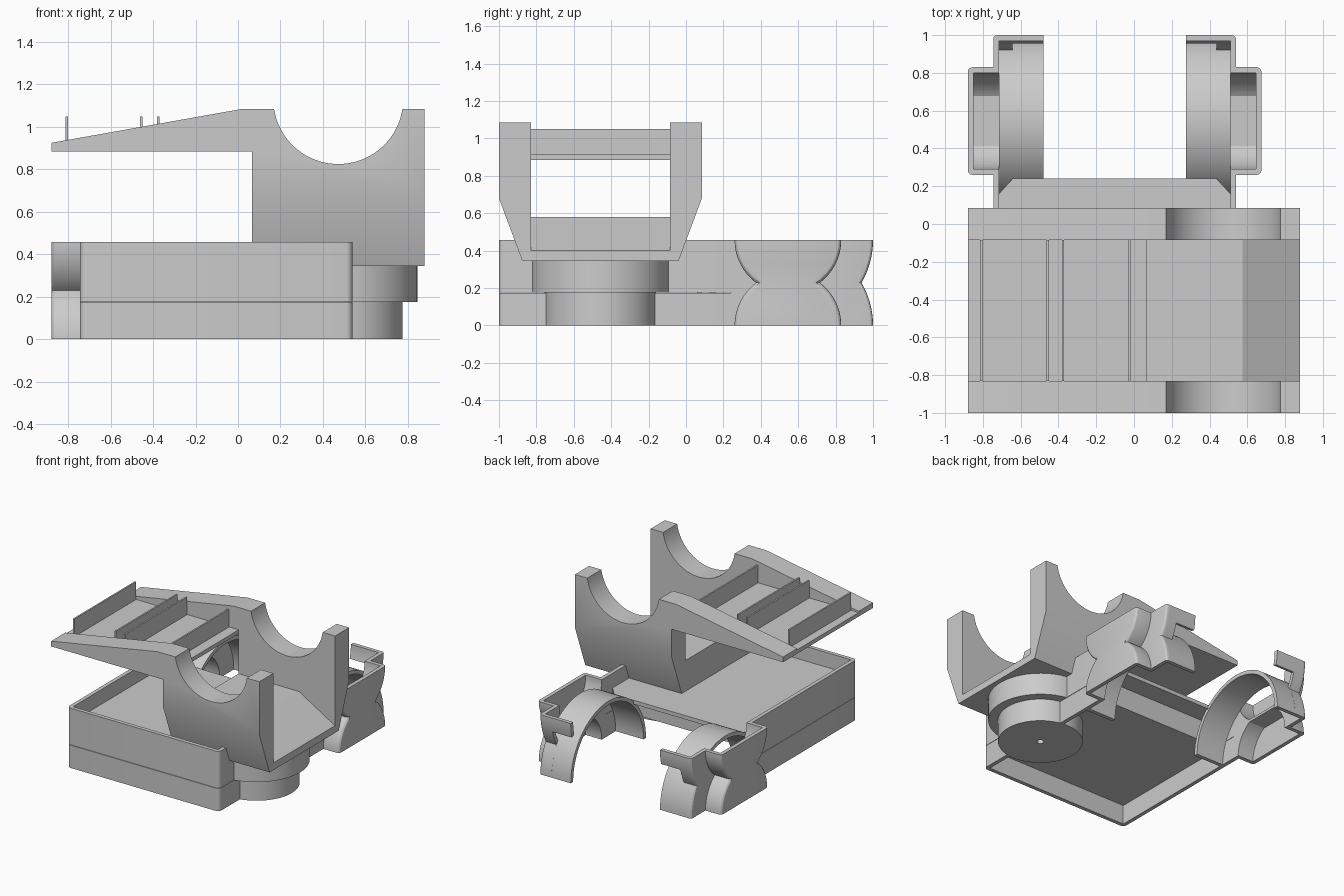
import bpy, bmesh, math
from mathutils import Vector

if "Cube" in bpy.data.objects:
    bpy.data.objects.remove(bpy.data.objects["Cube"])

grey = bpy.data.materials.new("plain grey")
grey.diffuse_color = (0.6, 0.6, 0.6, 1)
grey.use_nodes = True
grey.node_tree.nodes["Principled BSDF"].inputs["Base Color"].default_value = grey.diffuse_color
CX = -0.1025            # centre line of the tray
HALF = 0.6425           # half width of the tray
W = HALF - 0.03         # half width inside the walls
WY, TOP = 0.545, 0.457  # wheel axis and tray top
FLOOR = 0.345           # tray floor height


def extrude(name, pts, axis, a, b, round_u=0, keep=True):
    """Extrude a 2D profile along an axis: x uses (y,z), y uses (x,z), z uses (x,y)."""
    def place(p, t):
        return {'x': (t, p[0], p[1]), 'y': (p[0], t, p[1]), 'z': (p[0], p[1], t)}[axis]
    bm = bmesh.new()
    lo = [bm.verts.new(place(p, a)) for p in pts]
    hi = [bm.verts.new(place(p, b)) for p in pts]
    n = len(pts)
    bm.faces.new(lo)
    bm.faces.new(hi)
    for i in range(n):
        bm.faces.new((lo[i], lo[(i + 1) % n], hi[(i + 1) % n], hi[i]))
    bmesh.ops.recalc_face_normals(bm, faces=bm.faces)
    if round_u:
        # soften the outer end, leaving flat tops, bottoms and the front joint alone
        edges = [e for e in bm.edges
                 if all(abs(v.co.x - b) < 1e-5 and v.co.y > 0.25 for v in e.verts)
                 and abs(e.verts[0].co.z - e.verts[1].co.z) > 1e-4]
        bmesh.ops.bevel(bm, geom=edges, offset=round_u, segments=3, profile=0.5, affect='EDGES')
    me = bpy.data.meshes.new(name)
    bm.to_mesh(me)
    bm.free()
    me.materials.append(grey)
    ob = bpy.data.objects.new(name, me)
    bpy.context.collection.objects.link(ob)
    if keep:
        smooth(ob)
    return ob


def smooth(ob):
    bpy.ops.object.select_all(action='DESELECT')
    ob.select_set(True)
    bpy.context.view_layer.objects.active = ob
    bpy.ops.object.shade_smooth_by_angle(angle=math.radians(25))


def slice_off(ob, co, no):
    """Remove everything on the normal side of a plane and cap the hole."""
    bm = bmesh.new()
    bm.from_mesh(ob.data)
    bmesh.ops.bisect_plane(bm, geom=bm.verts[:] + bm.edges[:] + bm.faces[:], plane_co=co,
                           plane_no=Vector(no).normalized(), clear_outer=True)
    bmesh.ops.holes_fill(bm, edges=[e for e in bm.edges if e.is_boundary])
    bmesh.ops.recalc_face_normals(bm, faces=bm.faces)
    bm.to_mesh(ob.data)
    bm.free()
    smooth(ob)


def cut(ob, cutter):
    m = ob.modifiers.new("cut", 'BOOLEAN')
    m.operation, m.solver, m.object = 'DIFFERENCE', 'EXACT', cutter
    bpy.context.view_layer.objects.active = ob
    bpy.ops.object.modifier_apply(modifier=m.name)
    smooth(ob)


def arc(cx, cy, r, a0, a1, n=16):
    return [(cx + r * math.cos(a0 + (a1 - a0) * i / n), cy + r * math.sin(a0 + (a1 - a0) * i / n))
            for i in range(n + 1)]


def band(cy, r0, r1, a0, a1, n=16):
    """Curved strip between two radii around the wheel axis."""
    return arc(WY, cy, r0, a0, a1, n) + arc(WY, cy, r1, a1, a0, n)


def rect(x0, y0, x1, y1):
    return [(x0, y0), (x1, y0), (x1, y1), (x0, y1)]


def lobes(r):
    """Right-hand edge of two stacked half circles meeting at mid height."""
    t = math.asin(TOP / 2 / r)
    return arc(WY, 0, r, 0, t, 14) + arc(WY, TOP, r, -t, 0, 14)[1:]


# --- cradle: two side plates joined by a floor and a shelf
saddle = arc(0.4725, 1.131, 0.306, math.radians(-8.6), math.radians(-171.4), 40)
side = [(-0.88, 0.885), (0.065, 0.885), (0.065, 0.345), (0.88, 0.345), (0.88, 1.085)]
side += saddle + [(0.02, 1.085), (-0.88, 0.925)]
MID = -0.4575
for label, s in (("front", -1), ("back", 1)):
    plate = extrude("cradle_side_" + label, side, 'y', MID + s * 0.3725, MID + s * 0.5425)
    slice_off(plate, (0, MID + s * 0.5425, 0.68), (0, s * 0.335, -0.125))
Y0, Y1 = MID - 0.3725, MID + 0.3725
extrude("cradle_floor", [(0.065, 0.345), (0.88, 0.345), (0.88, 0.40), (0.575, 0.58), (0.065, 0.58)],
        'y', Y0, Y1)
extrude("shelf", rect(-0.88, 0.885, 0.065, 0.915), 'y', Y0, Y1)
for x in (-0.808, -0.456, -0.376, -0.022):
    extrude("shelf_rib", rect(x - 0.006, 0.91, x + 0.006, 1.05), 'y', Y0, Y1)

# --- stepped round pivot with a small hole, upper disc only outside the tray
disc = extrude("pivot_upper", arc(0.475, MID, 0.37, 0, 2 * math.pi, 64)[:-1], 'z', 0.175, 0.346)
slice_off(disc, (CX + W + 0.01, 0, 0), (-1, 0, 0))
pivot = extrude("pivot_lower", arc(0.478, MID, 0.298, 0, 2 * math.pi, 64)[:-1], 'z', 0, 0.176)
hole = extrude("hole_cutter", arc(0.478, MID, 0.025, 0, 2 * math.pi, 16)[:-1], 'z', -0.1, 0.12, keep=False)
cut(pivot, hole)
bpy.data.objects.remove(hole)


# --- tray: upper and lower shells
def u_wall(name, z0, z1):
    L, R, t, c = CX - HALF, CX + HALF, 0.03, 0.03
    pts = [(L, 0.24)] + arc(L + c, -1 + c, c, math.pi, 1.5 * math.pi, 5)
    pts += arc(R - c, -1 + c, c, -0.5 * math.pi, 0, 5) + [(R, 0.24)]
    pts += [(R - t, 0.24), (R - t, -1 + t), (L + t, -1 + t), (L + t, 0.24)]
    extrude(name, pts, 'z', z0, z1)


u_wall("tray_upper_wall", 0.177, TOP)
u_wall("tray_lower_wall", 0, 0.174)
floor = [(CX - W, -0.97), (CX + W, -0.97), (CX + W, 0.16), (CX + 0.54, 0.24),
         (CX - 0.54, 0.24), (CX - W, 0.16)]
extrude("tray_upper_floor", floor, 'z', FLOOR - 0.03, FLOOR)
extrude("tray_lower_floor", rect(CX - W, -0.97, CX + W, 0.085), 'z', 0.15, 0.174)
extrude("tray_back_wall", rect(CX - W, 0.06, CX + W, 0.085), 'z', 0.15, FLOOR - 0.03)

# --- wheel housings on both sides
outer = lobes(0.455)
rim = outer + [(y - 0.03, z) for y, z in reversed(outer)]
hub_edge = lobes(0.285)
hub_profile = hub_edge + [(2 * WY - y, z) for y, z in reversed(hub_edge)]
t = math.asin((TOP / 2 - 0.01) / 0.255)
low_void = [(WY + 0.255, -0.1)] + arc(WY, 0, 0.255, 0, t) + \
    arc(WY, 0, 0.255, math.pi - t, math.pi) + [(WY - 0.255, -0.1)]
high_void = [(y, TOP - z) for y, z in low_void]
for label, s in (("left", -1), ("right", 1)):
    def part(name, pts, u0, u1, **k):
        return extrude(label + "_" + name, pts, 'x', CX + s * u0, CX + s * u1, **k)

    wall = part("housing_wall", [(0.24, 0)] + outer + [(0.24, TOP)], W, HALF, round_u=0.02)
    hub = part("hub", hub_profile, HALF - 0.002, 0.7775, round_u=0.025)
    for v in (low_void, high_void):
        cutter = part("void_cutter", v, 0.5, 0.7475, keep=False)
        cut(wall, cutter)
        cut(hub, cutter)
        bpy.data.objects.remove(cutter)
    part("housing_rim", rim, 0.54, W)
    # curved strip along the back top edge
    part("hook_strip", band(TOP, 0.455, 0.425, -0.25, 0, 6), 0.3775, 0.54)
    # curved guard over the wheel, running down under the tray edge
    part("wheel_guard", band(0, 0.4545, 0.425, 0, math.pi, 48), 0.3775, W)
